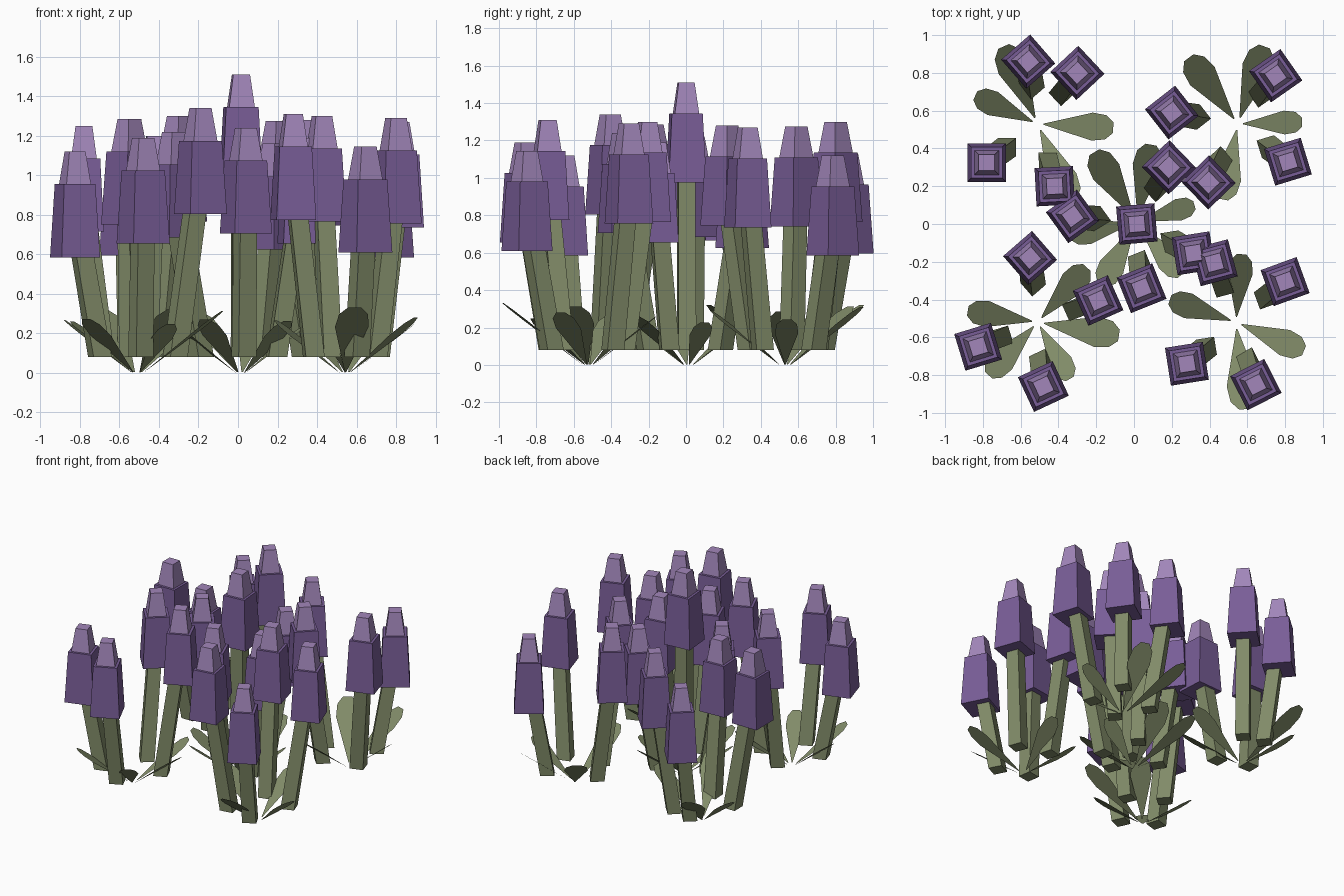
import bpy, bmesh
from math import cos, sin, radians, hypot
from mathutils import Vector

cube = bpy.data.objects.get("Cube")
if cube:
    bpy.data.objects.remove(cube, do_unlink=True)


def material(name, rgb):
    mat = bpy.data.materials.new(name)
    mat.use_nodes = True
    mat.diffuse_color = (*rgb, 1)
    mat.node_tree.nodes["Principled BSDF"].inputs["Base Color"].default_value = (*rgb, 1)
    return mat


GREEN = material("sage green", (0.22, 0.26, 0.14))
PURPLE = material("deep violet", (0.19, 0.11, 0.31))
LILAC = material("pale lilac", (0.36, 0.24, 0.49))


def finish(bm, name, mat):
    mesh = bpy.data.meshes.new(name)
    bm.to_mesh(mesh)
    bm.free()
    mesh.materials.append(mat)
    bpy.context.collection.objects.link(bpy.data.objects.new(name, mesh))


def square_loft(name, mat, low, high, low_width, high_width, yaw):
    """Closed four-sided block between two level squares."""
    bm = bmesh.new()
    rings = []
    for centre, width in ((low, low_width), (high, high_width)):
        r = width / 2 ** 0.5
        rings.append([bm.verts.new(Vector(centre) + Vector(
            (r * cos(yaw + radians(45 + 90 * i)), r * sin(yaw + radians(45 + 90 * i)), 0)))
            for i in range(4)])
    a, b = rings
    bm.faces.new(a[::-1])
    bm.faces.new(b)
    for i in range(4):
        j = (i + 1) % 4
        bm.faces.new((a[i], a[j], b[j], b[i]))
    finish(bm, name, mat)


BLOSSOM_H, TIP_H = 0.37, 0.165


def flower(root, x, y, top, yaw):
    yaw = radians(yaw)
    shoulder = top - TIP_H
    skirt = shoulder - BLOSSOM_H
    # the stem starts part way out from the clump centre and leans outward
    foot = (root[0] + 0.6 * (x - root[0]), root[1] + 0.6 * (y - root[1]), 0.08)
    square_loft("stem", GREEN, foot, (x, y, skirt + 0.23), 0.096, 0.09, yaw)
    square_loft("blossom", PURPLE, (x, y, skirt), (x, y, shoulder), 0.203, 0.165, yaw)
    square_loft("blossom_tip", LILAC, (x, y, shoulder), (x, y, top), 0.13, 0.085, yaw)


# leaf outline: distance along, half width, both relative to the reach
OUTLINE = ((0.08, 0.008), (0.72, 0.185), (0.9, 0.16), (1.0, 0.07))


def leaf(root, x, y):
    along = Vector((x - root[0], y - root[1], 0))
    reach = along.length
    along.normalize()
    side = Vector((-along.y, along.x, 0))
    bm = bmesh.new()
    previous = None
    for t, w in OUTLINE:
        mid = Vector((*root, 0)) + along * reach * t
        mid.z = 0.72 * reach * (t - 0.07) * 1.07
        pair = [bm.verts.new(mid - side * w * reach), bm.verts.new(mid + side * w * reach)]
        if previous:
            bm.faces.new((previous[0], pair[0], pair[1], previous[1]))
        previous = pair
    finish(bm, "leaf", GREEN)


# each clump: centre, flowers (x, y, top height, turn), leaf ends
CLUMPS = (
    ((-0.51, 0.53),
     ((-0.56, 0.86, 1.13, 41), (-0.3, 0.8, 1.3, 43), (-0.78, 0.325, 1.25, 0), (-0.42, 0.2, 1.2, 3)),
     ((-0.84, 0.68), (-0.69, 0.94), (-0.11, 0.51), (-0.33, 0.12))),
    ((0.55, 0.53),
     ((0.2, 0.59, 1.275, 38), (0.75, 0.785, 1.12, 35), (0.815, 0.33, 1.27, 17), (0.395, 0.22, 1.28, 44)),
     ((0.29, 0.88), (0.69, 0.94), (0.89, 0.54), (0.47, 0.13))),
    ((0.015, 0.01),
     ((0.015, 0, 1.51, 5), (-0.325, 0.04, 1.22, 36), (0.04, -0.34, 1.24, 22),
      (0.315, -0.155, 1.19, 9), (0.185, 0.3, 1.16, 44)),
     ((-0.21, 0.38), (0.09, 0.42), (0.32, 0.1), (-0.34, -0.06), (-0.17, -0.32), (0.25, -0.27))),
    ((-0.51, -0.52),
     ((-0.55, -0.18, 1.285, 41), (-0.825, -0.65, 1.12, 17), (-0.48, -0.86, 1.19, 25), (-0.19, -0.405, 1.34, 24)),
     ((-0.88, -0.46), (-0.77, -0.8), (-0.08, -0.59), (-0.34, -0.82), (-0.25, -0.23))),
    ((0.54, -0.52),
     ((0.425, -0.205, 1.3, 15), (0.8, -0.305, 1.29, 20), (0.28, -0.74, 1.31, 9), (0.645, -0.85, 1.145, 27)),
     ((0.19, -0.4), (0.57, -0.16), (0.9, -0.67), (0.59, -0.98))),
)

for root, flowers, leaves in CLUMPS:
    for spec in flowers:
        flower(root, *spec)
    for end in leaves:
        leaf(root, *end)
